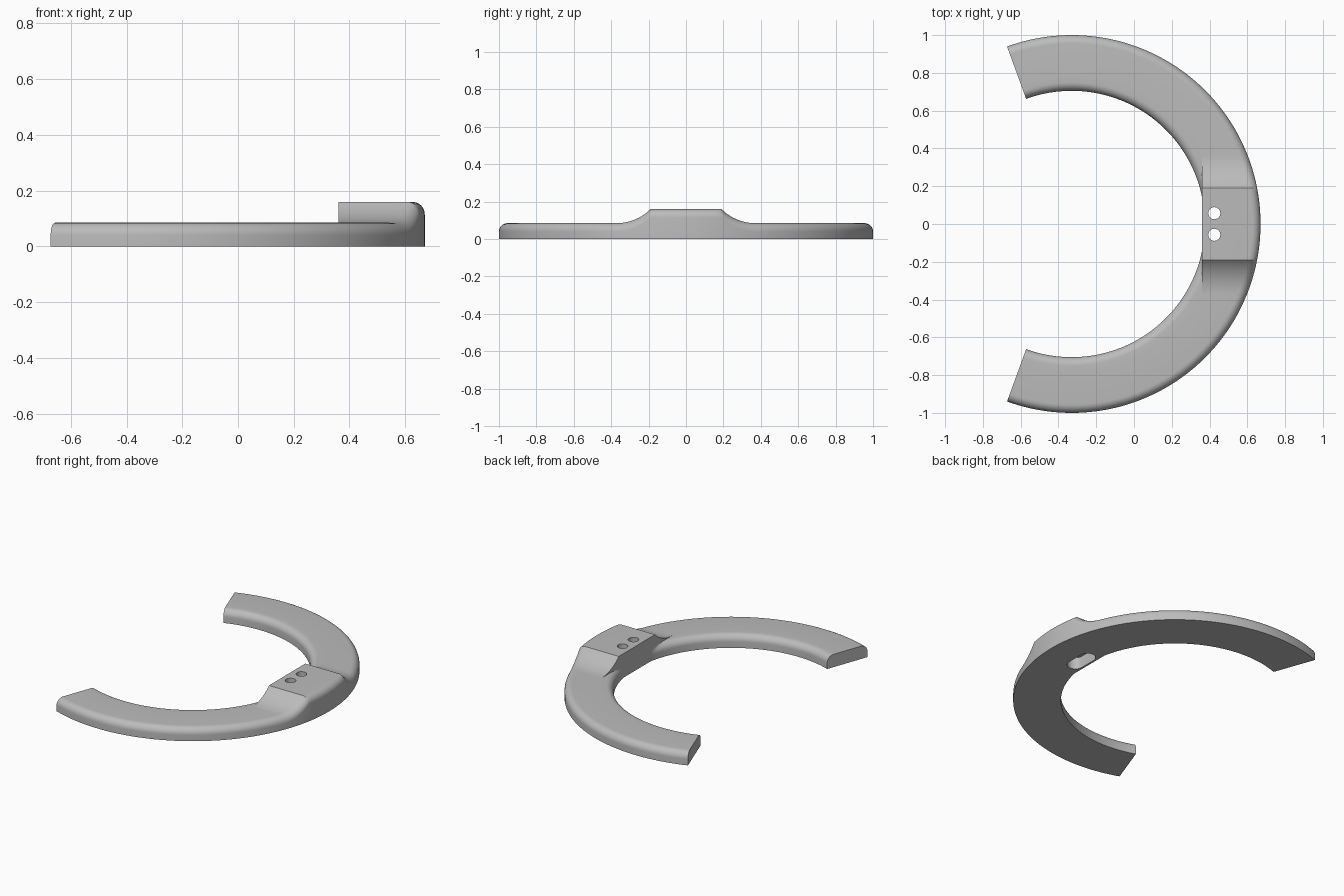
import bpy, bmesh, math

CX, R_OUT, R_IN = -0.33, 1.0, 0.705      # ring centre and radii
LOW, HIGH, FILLET = 0.085, 0.16, 0.045   # ring height, pad height, edge rounding
PAD_X, FLAT_Y, RAMP_Y = 0.36, 0.19, 0.37  # pad inner face, flat half width, ramp end
END = math.radians(110)
STEPS = 8

if "Cube" in bpy.data.objects:
    bpy.data.objects.remove(bpy.data.objects["Cube"])

grey = bpy.data.materials.new("plain grey")
grey.use_nodes = True
colour = (0.5, 0.5, 0.5, 1)
grey.diffuse_color = colour
grey.node_tree.nodes["Principled BSDF"].inputs["Base Color"].default_value = colour


def pad_height(y):
    """Flat pad with a hollow circular ramp on each side."""
    run, rise = RAMP_Y - FLAT_Y, HIGH - LOW
    radius = (run ** 2 + rise ** 2) / (2 * rise)
    d = max(0, min(run, RAMP_Y - abs(y)))
    return LOW + radius - math.sqrt(radius ** 2 - d ** 2)


def section(top):
    """Cross-section as (radius, height, kind) from inner foot to outer foot."""
    pts = [(R_IN, 0, "inner")]
    arc = [i / STEPS * math.pi / 2 for i in range(STEPS + 1)]
    for a in arc:
        pts.append((R_IN + FILLET * (1 - math.cos(a)), LOW - FILLET * (1 - math.sin(a)), "inner"))
    step_r = math.hypot(PAD_X - CX, RAMP_Y)
    pts += [(step_r, LOW, "step"), (step_r, top, "step")]
    for a in arc:
        pts.append((R_OUT - FILLET * (1 - math.sin(a)), top - FILLET * (1 - math.cos(a)), "outer"))
    return pts + [(R_OUT, 0, "outer")]


def pad_station(y):
    row = []
    for r, z, kind in section(pad_height(y)):
        x = CX + math.sqrt(r * r - y * y)
        if kind == "inner":
            x = min(x, PAD_X)
        elif kind == "step":
            x = PAD_X
        row.append((x, y, z))
    return row


def arm_station(t, side):
    row = []
    for r, z, kind in section(LOW):
        start = math.asin(RAMP_Y / r)
        a = start + (END - start) * t
        row.append((CX + r * math.cos(a), side * r * math.sin(a), z))
    return row


# Stations along the ring: arm, ramp, pad, ramp, arm
arm = [i / 48 for i in range(1, 49)]
half = [FLAT_Y * i / 8 for i in range(1, 9)]
half += [FLAT_Y + (RAMP_Y - FLAT_Y) * i / 12 for i in range(1, 13)]
rows = [arm_station(t, -1) for t in reversed(arm)]
rows += [pad_station(y) for y in [-h for h in reversed(half)] + [0] + half]
rows += [arm_station(t, 1) for t in arm]

# Open ring with raised pad
bm = bmesh.new()
loops = [[bm.verts.new(p) for p in row] for row in rows]
for a, b in zip(loops, loops[1:]):
    for i in range(len(a)):
        j = (i + 1) % len(a)
        bm.faces.new((a[i], a[j], b[j], b[i]))
bm.faces.new(loops[0])
bm.faces.new(loops[-1])
bmesh.ops.remove_doubles(bm, verts=bm.verts, dist=0.00002)
bmesh.ops.recalc_face_normals(bm, faces=bm.faces)
mesh = bpy.data.meshes.new("open_ring")
bm.to_mesh(mesh)
bm.free()
ring = bpy.data.objects.new("open_ring", mesh)
bpy.context.collection.objects.link(ring)
mesh.materials.append(grey)


def cut(name, outline, bottom, top):
    """Cut an upright prism out of the ring."""
    b = bmesh.new()
    face = b.faces.new([b.verts.new((x, y, bottom)) for x, y in outline])
    new = bmesh.ops.extrude_face_region(b, geom=[face])["geom"]
    bmesh.ops.translate(b, vec=(0, 0, top - bottom),
                        verts=[v for v in new if isinstance(v, bmesh.types.BMVert)])
    bmesh.ops.recalc_face_normals(b, faces=b.faces)
    me = bpy.data.meshes.new(name)
    b.to_mesh(me)
    b.free()
    me.materials.append(grey)
    cutter = bpy.data.objects.new(name, me)
    cutter.hide_render = True
    bpy.context.collection.objects.link(cutter)
    mod = ring.modifiers.new(name, "BOOLEAN")
    mod.operation, mod.solver, mod.object = "DIFFERENCE", "EXACT", cutter
    bpy.ops.object.modifier_apply(modifier=name)
    bpy.data.objects.remove(cutter)


bpy.context.view_layer.objects.active = ring
ring.select_set(True)

# Screw holes and the slot beneath them
HOLE_X, HOLE_Y = 0.425, 0.057


def circle(y, r, start, sweep, n):
    return [(HOLE_X + r * math.cos(start + sweep * i / n),
             y + r * math.sin(start + sweep * i / n)) for i in range(n + (sweep < 6))]


slot = circle(HOLE_Y, 0.052, 0, math.pi, 16) + circle(-HOLE_Y, 0.052, math.pi, math.pi, 16)
cut("slot_cutter", slot, -0.1, 0.08)
for side in (-1, 1):
    cut("hole_cutter", circle(side * HOLE_Y, 0.032, 0, math.tau, 32), 0.04, 0.3)

bpy.ops.object.shade_smooth_by_angle(angle=math.radians(30))
